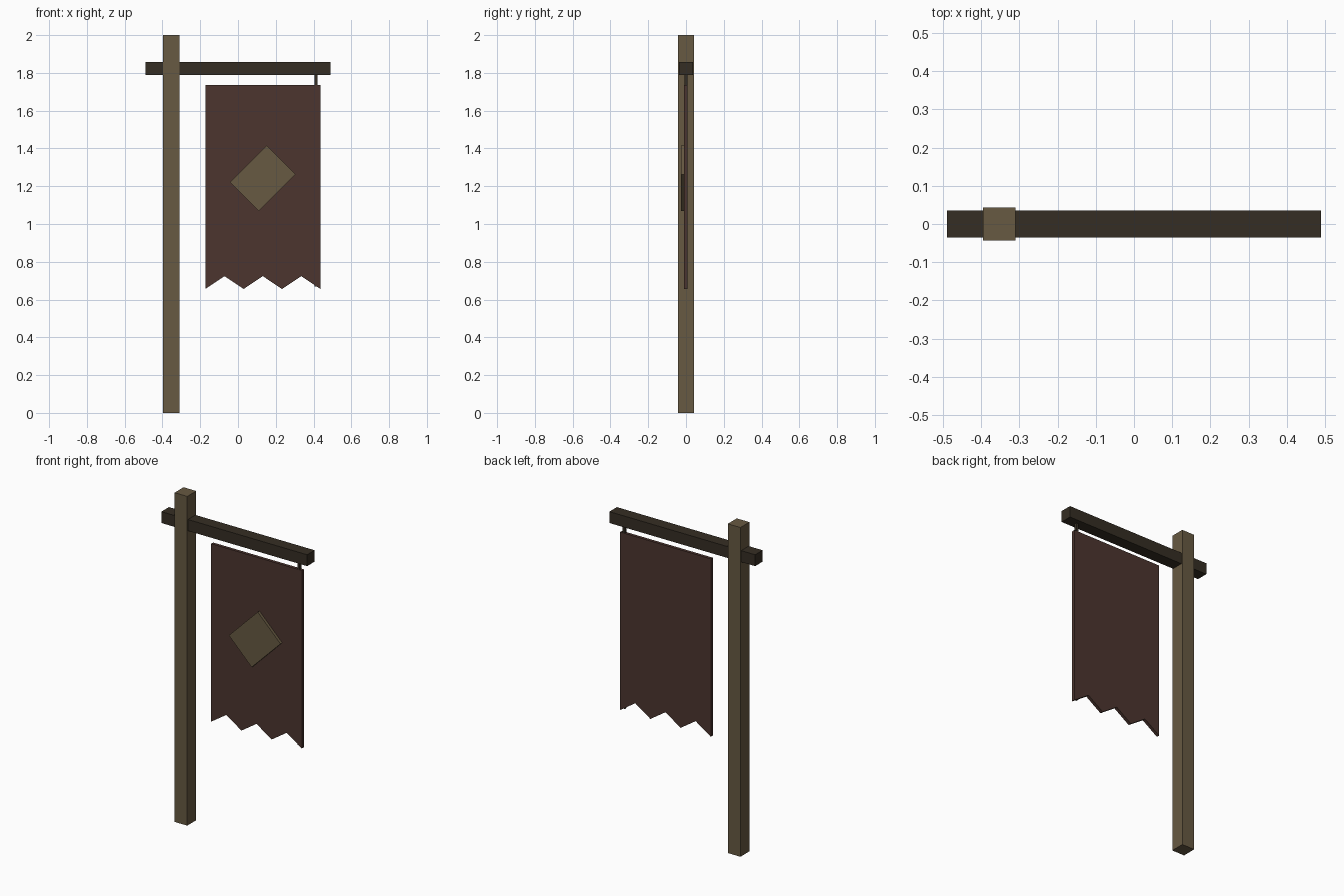
import bpy, bmesh, math
from mathutils import Matrix

if "Cube" in bpy.data.objects:
    bpy.data.objects.remove(bpy.data.objects["Cube"])


def material(name, rgb):
    m = bpy.data.materials.new(name)
    m.diffuse_color = (*rgb, 1)
    m.use_nodes = True
    m.node_tree.nodes["Principled BSDF"].inputs["Base Color"].default_value = m.diffuse_color
    return m


WOOD = material("light wood", (0.135, 0.100, 0.054))
DARK = material("dark wood", (0.036, 0.027, 0.017))
CLOTH = material("brown red cloth", (0.072, 0.036, 0.028))


def finish(name, bm, mat):
    bmesh.ops.recalc_face_normals(bm, faces=bm.faces)
    me = bpy.data.meshes.new(name)
    bm.to_mesh(me)
    bm.free()
    me.materials.append(mat)
    ob = bpy.data.objects.new(name, me)
    bpy.context.collection.objects.link(ob)
    return ob


def box(name, lo, hi, mat, turn=0.0):
    """Box between two corners, optionally turned about its own y axis."""
    size = [b - a for a, b in zip(lo, hi)]
    mid = [(a + b) / 2 for a, b in zip(lo, hi)]
    bm = bmesh.new()
    bmesh.ops.create_cube(bm, size=1, matrix=Matrix.Translation(mid)
                          @ Matrix.Rotation(turn, 4, 'Y')
                          @ Matrix.Diagonal((*size, 1)))
    return finish(name, bm, mat)


# Upright post and crossbar
box("post", (-0.396, -0.043, 0), (-0.311, 0.043, 2), WOOD)
box("crossbar", (-0.49, -0.036, 1.788), (0.49, 0.036, 1.857), DARK)

# Hanging rod, running down inside the cloth
box("hanging_rod", (0.405, -0.008, 0.67), (0.42, 0.008, 1.80), DARK)

# Cloth with a zigzag lower edge
X0, X1, TOP, TIP, NOTCH, TEETH = -0.173, 0.436, 1.737, 0.656, 0.724, 3
outline = [(X1, TOP), (X0, TOP)]
for i in range(2 * TEETH + 1):
    outline.append((X0 + (X1 - X0) * i / (2 * TEETH), NOTCH if i % 2 else TIP))
bm = bmesh.new()
face = bm.faces.new([bm.verts.new((x, -0.01, z)) for x, z in outline])
ext = bmesh.ops.extrude_face_region(bm, geom=[face])
bmesh.ops.translate(bm, vec=(0, 0.019, 0),
                    verts=[g for g in ext["geom"] if isinstance(g, bmesh.types.BMVert)])
finish("banner_cloth", bm, CLOTH)

# Tilted emblem plate on the front of the cloth
cx, cz, w, h = 0.131, 1.242, 0.274, 0.216
box("emblem", (cx - w / 2, -0.027, cz - h / 2), (cx + w / 2, -0.008, cz + h / 2),
    WOOD, turn=-math.radians(45))
